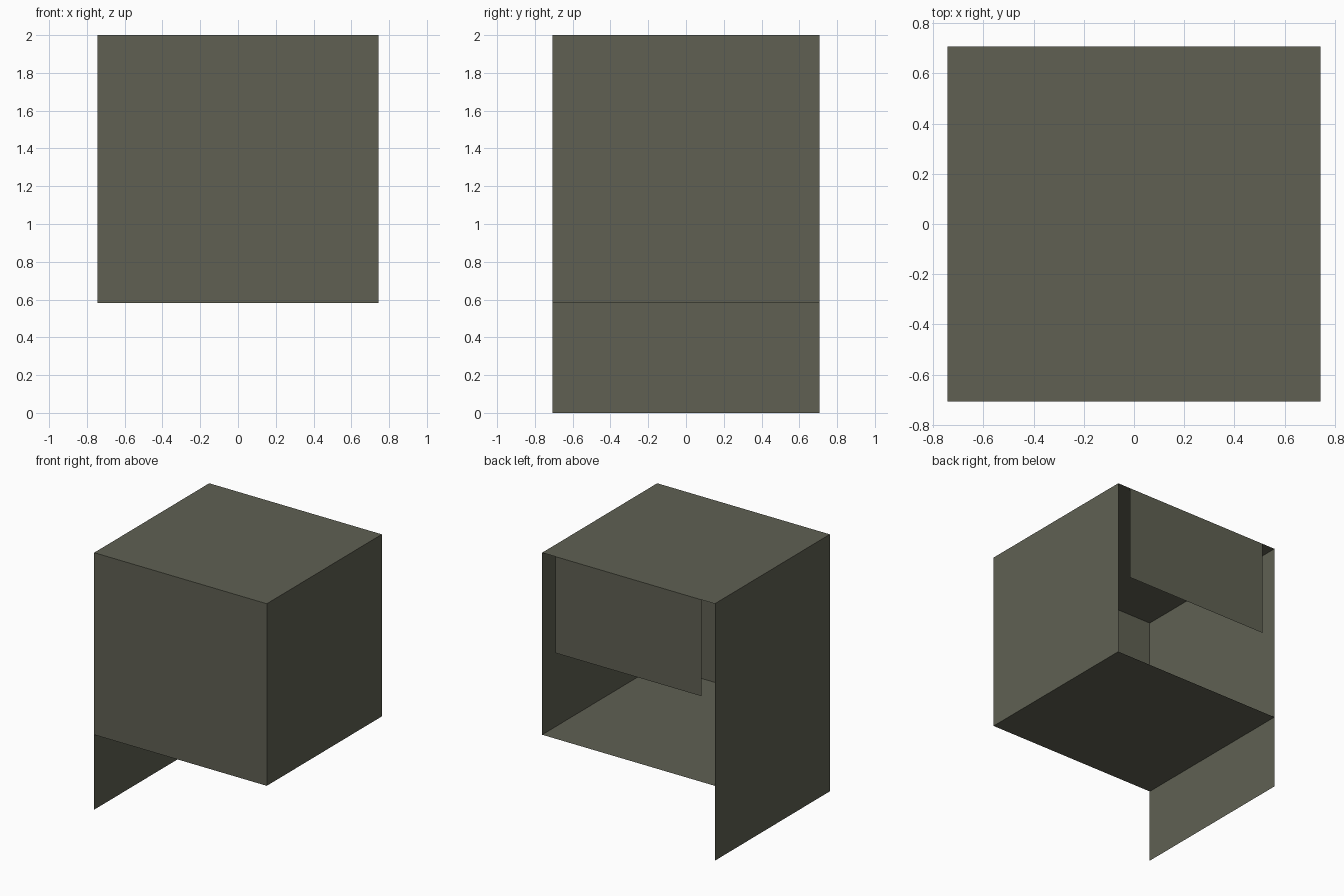
import bpy

if "Cube" in bpy.data.objects:
    bpy.data.objects.remove(bpy.data.objects["Cube"])

# Overall half sizes and heights
X, Y = 0.743, 0.707
FLOOR, TOP = 0.583, 2.0

mat = bpy.data.materials.new("drab olive grey")
mat.diffuse_color = (0.115, 0.118, 0.086, 1)
mat.use_nodes = True
mat.node_tree.nodes["Principled BSDF"].inputs["Base Color"].default_value = mat.diffuse_color


def sheet(name, origin, u, v):
    """Thin single-sided rectangle spanned by edges u and v from a corner."""
    o = origin
    a = [o[i] + u[i] for i in range(3)]
    b = [o[i] + u[i] + v[i] for i in range(3)]
    c = [o[i] + v[i] for i in range(3)]
    mesh = bpy.data.meshes.new(name)
    mesh.from_pydata([o, a, b, c], [], [(0, 1, 2, 3)])
    mesh.materials.append(mat)
    obj = bpy.data.objects.new(name, mesh)
    bpy.context.collection.objects.link(obj)
    return obj


H = TOP - FLOOR
# Box shell, open at the back
sheet("top_panel", (-X, -Y, TOP), (2 * X, 0, 0), (0, 2 * Y, 0))
sheet("bottom_panel", (-X, -Y, FLOOR), (0, 2 * Y, 0), (2 * X, 0, 0))
sheet("front_panel", (-X, -Y, FLOOR), (2 * X, 0, 0), (0, 0, H))
sheet("right_panel", (X, -Y, FLOOR), (0, 2 * Y, 0), (0, 0, H))
# Left side reaches down to the ground
sheet("left_panel", (-X, Y, 0), (0, -2 * Y, 0), (0, 0, TOP))
# Short flap covering the upper part of the open back
sheet("back_flap", (0.63, Y, 1.25), (-1.26, 0, 0), (0, 0, TOP - 1.25))
